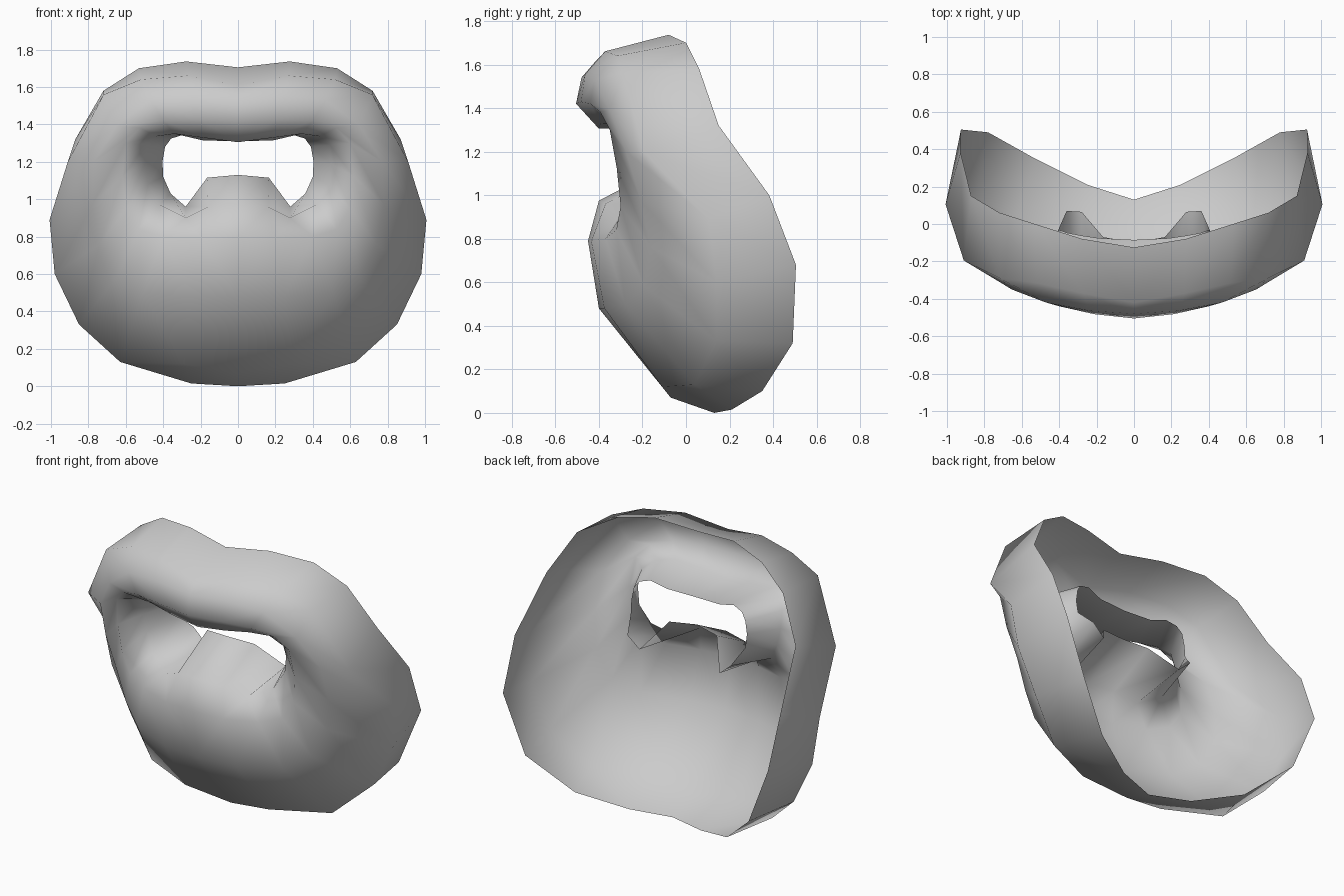
import bpy, bmesh
from mathutils import Vector

if "Cube" in bpy.data.objects:
    bpy.data.objects.remove(bpy.data.objects["Cube"])

# Half rings run from bottom centre, round the right side, to top centre
RIM = [(0, .13, 0), (.25, .21, .015), (.53, .35, .10), (.78, .49, .32),
       (.925, .505, .68), (.87, .15, 1.32), (.53, 0, 1.70), (0, -.125, 1.705)]
SIDE = [(0, -.07, .07), (.29, -.11, .12), (.63, .04, .13), (.85, .14, .33),
        (.98, .14, .60), (.91, -.195, 1.20), (.52, -.315, 1.64), (0, -.42, 1.61)]
FRONT = [(0, -.40, .48), (.25, -.375, .48), (.51, -.28, .50), (.65, -.19, .58),
         (.74, -.16, .76), (.77, -.275, 1.20), (.47, -.42, 1.53), (0, -.48, 1.54)]
LIP = [(0, -.45, .79), (.20, -.435, .79), (.40, -.37, .80), (.53, -.32, .84),
       (.60, -.30, .95), (.60, -.35, 1.30), (.40, -.44, 1.42), (0, -.505, 1.42)]
MOUTH = [(0, -.40, .975), (.16, -.37, .96), (.28, -.31, .90), (.42, -.25, .97),
         (.48, -.22, 1.08), (.49, -.26, 1.29), (.34, -.37, 1.35), (0, -.40, 1.305)]
INNER = [(0, -.10, 1.13), (.165, -.07, 1.115), (.28, .065, .96), (.36, .07, 1.03),
         (.40, -.02, 1.12), (.39, -.035, 1.28), (.29, -.06, 1.345), (0, -.085, 1.31)]


def refine(ring, bulge=(0, 0, 0), corner=(0, 0, 0), brow=(0, 0, 0)):
    """Add smooth midpoints along the wide upper segments, with optional offsets."""
    p = [Vector(v) for v in ring]
    p.append(Vector((-p[-2].x, p[-2].y, p[-2].z)))
    out = p[:5]
    for i, offset in zip((4, 5, 6), (bulge, corner, brow)):
        mid = (p[i] + p[i + 1]) * 9 / 16 - (p[i - 1] + p[i + 2]) / 16
        out += [mid + Vector(offset), p[i + 1]]
    return out


# Open shell skinned between rings, fuller at the cheeks
bm = bmesh.new()
outline = [refine(RIM, (0, .045, 0), (-.01, 0, .03), (0, 0, .01)),
           refine(SIDE, (.03, .125, 0), (-.025, -.02, .10), (0, .01, .01))]
outline += [refine(r) for r in (FRONT, LIP, MOUTH)]
outline.append(refine(INNER, brow=(.03, 0, -.015)))
rings = [[bm.verts.new(v) for v in ring] for ring in outline]
for a, b in zip(rings, rings[1:]):
    for i in range(len(a) - 1):
        bm.faces.new((a[i], a[i + 1], b[i + 1], b[i]))
bm.normal_update()
# Face the front bulge outwards (-y)
if sum(f.normal.y * f.calc_area() for f in bm.faces) > 0:
    bmesh.ops.reverse_faces(bm, faces=bm.faces[:])
mesh = bpy.data.meshes.new("muzzle_shell")
bm.to_mesh(mesh)
bm.free()
shell = bpy.data.objects.new("muzzle_shell", mesh)
bpy.context.collection.objects.link(shell)

# Left half
mirror = shell.modifiers.new("mirror", 'MIRROR')
mirror.use_clip = True
mirror.merge_threshold = 0.001
mesh.polygons.foreach_set("use_smooth", [True] * len(mesh.polygons))
